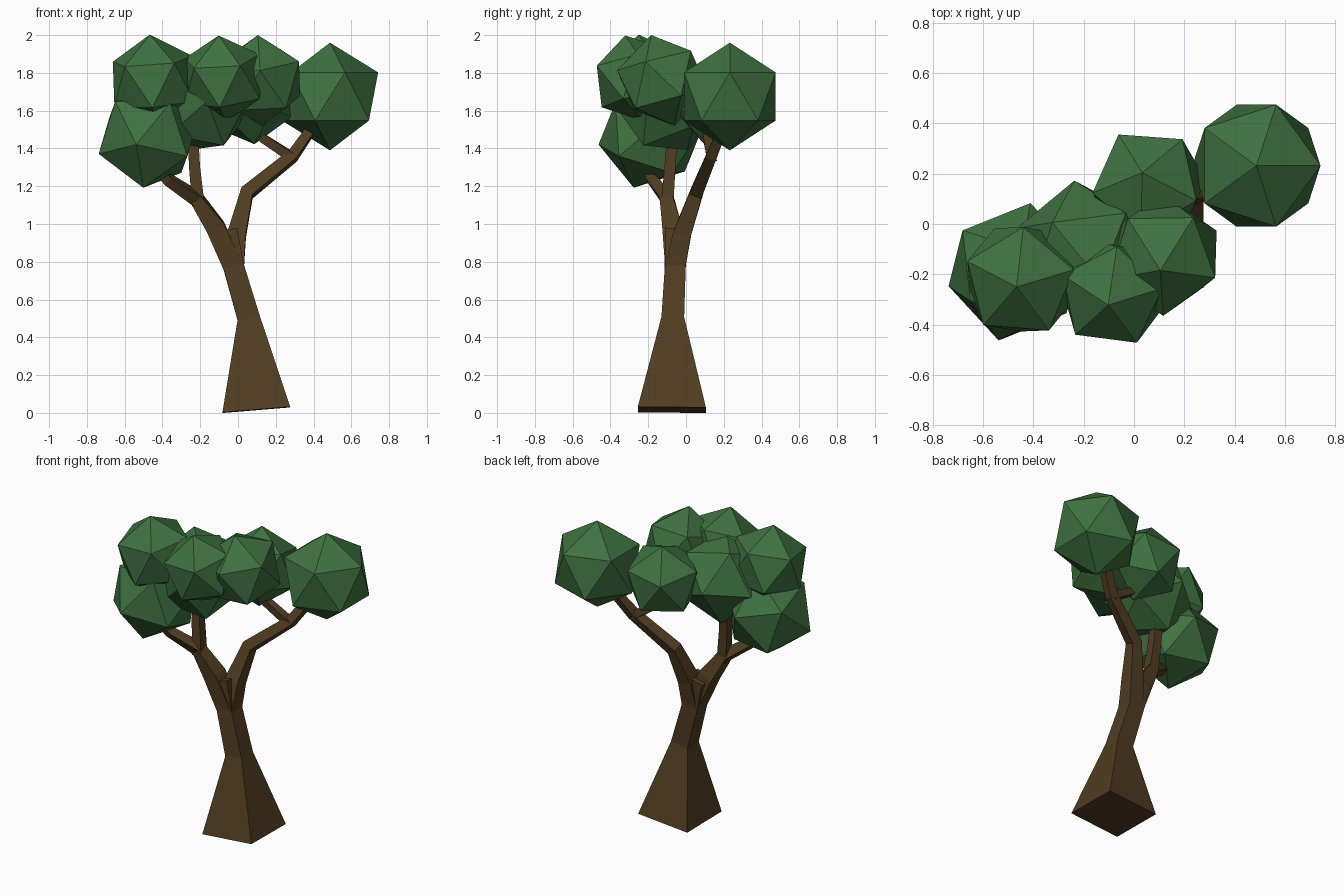
import bpy, bmesh
from mathutils import Vector, Matrix

if "Cube" in bpy.data.objects:
    bpy.data.objects.remove(bpy.data.objects["Cube"])


def material(name, rgb):
    m = bpy.data.materials.new(name)
    m.diffuse_color = (*rgb, 1)
    m.use_nodes = True
    m.node_tree.nodes["Principled BSDF"].inputs["Base Color"].default_value = m.diffuse_color
    return m


bark = material("bark", (0.082, 0.046, 0.016))
leaf = material("leaf", (0.05, 0.165, 0.052))


def add_object(name, bm, mat):
    bmesh.ops.recalc_face_normals(bm, faces=bm.faces)
    me = bpy.data.meshes.new(name)
    bm.to_mesh(me)
    bm.free()
    me.materials.append(mat)
    ob = bpy.data.objects.new(name, me)
    bpy.context.collection.objects.link(ob)
    return ob


def limb(name, nodes):
    """Square-section tube through nodes (x, y, z, half_width)."""
    bm = bmesh.new()
    pts = [Vector(n[:3]) for n in nodes]
    rings = []
    for i, (p, n) in enumerate(zip(pts, nodes)):
        d = (pts[min(i + 1, len(pts) - 1)] - pts[max(i - 1, 0)]).normalized()
        v = d.cross(Vector((1, 0, 0))).normalized()
        u = v.cross(d).normalized()
        h = n[3]
        rings.append([bm.verts.new(p + u * a * h + v * b * h)
                      for a, b in ((-1, -1), (1, -1), (1, 1), (-1, 1))])
    for r, s in zip(rings, rings[1:]):
        for k in range(4):
            j = (k + 1) % 4
            bm.faces.new((r[k], r[j], s[j], s[k]))
    bm.faces.new(rings[0])
    bm.faces.new(rings[-1])
    return add_object(name, bm, bark)


def clump(name, centre, r, tip, side):
    """Icosahedron with one corner towards tip, the next ring turned to side."""
    z = Vector(tip).normalized()
    y = z.cross(Vector(side)).normalized()
    x = y.cross(z)
    rot = Matrix((x, y, z)).transposed().to_4x4()
    bm = bmesh.new()
    bmesh.ops.create_icosphere(bm, subdivisions=1, radius=r,
                               matrix=Matrix.Translation(centre) @ rot)
    return add_object(name, bm, leaf)


# Trunk and forking branches
limb("trunk", [(0.097, -0.075, 0.016, 0.18), (0.057, -0.07, 0.5, 0.06),
               (-0.022, -0.057, 0.77, 0.055), (-0.065, -0.05, 0.965, 0.062)])
limb("left_branch", [(-0.022, -0.057, 0.77, 0.053), (-0.12, -0.075, 0.985, 0.05),
                     (-0.22, -0.10, 1.135, 0.034), (-0.37, -0.18, 1.235, 0.026),
                     (-0.46, -0.21, 1.34, 0.025)])
limb("left_upright_twig", [(-0.21, -0.10, 1.10, 0.033), (-0.23, -0.085, 1.30, 0.029),
                           (-0.24, -0.07, 1.5, 0.028)])
limb("right_branch", [(-0.022, -0.057, 0.77, 0.053), (-0.005, -0.02, 0.95, 0.048),
                      (0.048, 0.055, 1.165, 0.035), (0.29, 0.135, 1.36, 0.029),
                      (0.38, 0.19, 1.49, 0.025), (0.43, 0.21, 1.58, 0.025)])
limb("right_inner_twig", [(0.29, 0.135, 1.35, 0.025), (0.13, 0.115, 1.455, 0.023),
                          (0.08, 0.12, 1.52, 0.022)])

# Foliage clumps
clump("foliage_right", (0.487, 0.232, 1.675), 0.285, (0, 0, 1), (1, 0, 0))
clump("foliage_upper_left", (-0.447, -0.22, 1.755), 0.25,
      (-0.02, -0.03, 0.245), (-0.21, 0.07, 0.1))
clump("foliage_lower_left", (-0.475, -0.19, 1.46), 0.283,
      (-0.065, -0.28, -0.04), (-0.025, -0.08, -0.265))
clump("foliage_front", (-0.083, -0.268, 1.77), 0.235,
      (-0.02, -0.055, 0.23), (0.105, -0.205, 0.02))
clump("foliage_top_right", (0.115, -0.123, 1.76), 0.248,
      (-0.01, -0.06, 0.235), (0.155, 0.2, 0.15))
clump("foliage_back", (0.06, 0.15, 1.66), 0.245,
      (-0.025, 0.05, 0.22), (0.17, 0.2, 0.0))
clump("foliage_centre", (-0.2, -0.11, 1.645), 0.285,
      (0.06, -0.11, 0.24), (-0.12, 0.11, 0.23))
